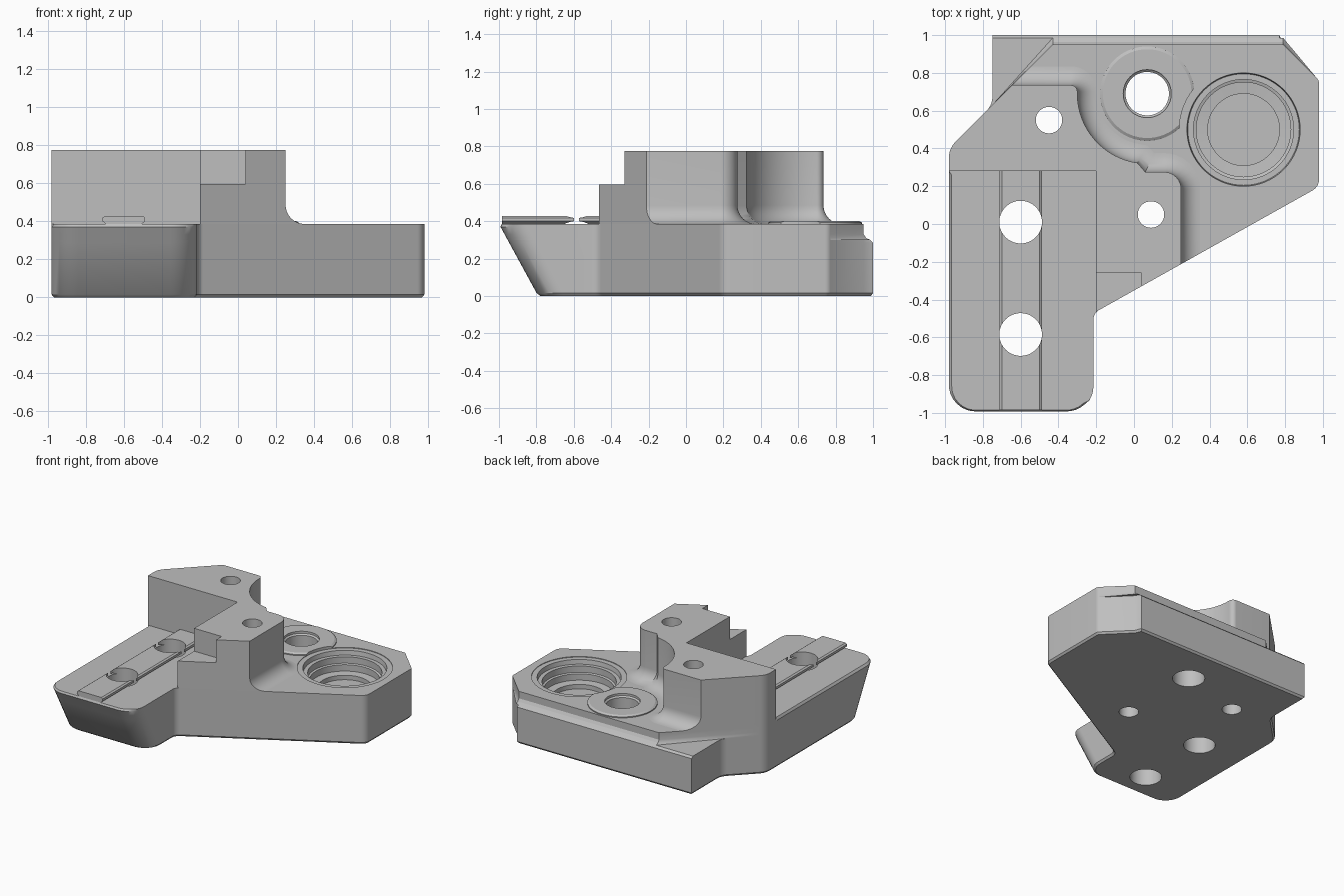
import bpy, bmesh, math
from mathutils import Vector

cube = bpy.data.objects.get("Cube")
if cube:
    bpy.data.objects.remove(cube)

GREY = (0.52, 0.52, 0.52, 1)
metal = bpy.data.materials.new("plain grey metal")
metal.use_nodes = True
metal.diffuse_color = GREY
metal.node_tree.nodes["Principled BSDF"].inputs["Base Color"].default_value = GREY

DECK, TOP = 0.385, 0.775


def loft(name, rings):
    """Closed solid through rings of equal point count."""
    bm = bmesh.new()
    loops = [[bm.verts.new(p) for p in ring] for ring in rings]
    n = len(loops[0])
    bm.faces.new(loops[0])
    bm.faces.new(loops[-1])
    for a, b in zip(loops, loops[1:]):
        for i in range(n):
            j = (i + 1) % n
            bm.faces.new((a[i], a[j], b[j], b[i]))
    bmesh.ops.recalc_face_normals(bm, faces=bm.faces)
    mesh = bpy.data.meshes.new(name)
    bm.to_mesh(mesh)
    bm.free()
    mesh.materials.append(metal)
    obj = bpy.data.objects.new(name, mesh)
    bpy.context.collection.objects.link(obj)
    return obj


def lathe(name, x, y, profile, n=64):
    turns = [math.tau * i / n for i in range(n)]
    return loft(name, [[(x + r * math.cos(t), y + r * math.sin(t), z) for t in turns]
                       for r, z in profile])


def rounded(corners, n=8):
    """Outline from (x, y, radius) corners."""
    pts = []
    for i, (x, y, r) in enumerate(corners):
        p = Vector((x, y))
        if r == 0:
            pts.append(p)
            continue
        a = (Vector(corners[i - 1][:2]) - p).normalized()
        b = (Vector(corners[(i + 1) % len(corners)][:2]) - p).normalized()
        half = a.angle(b) / 2
        c = p + (a + b).normalized() * r / math.sin(half)
        t = r / math.tan(half)
        for k in range(n + 1):
            pts.append(c + ((p + a * t).lerp(p + b * t, k / n) - c).normalized() * r)
    return pts


def miters(pts):
    """Outward offset vector at every outline point."""
    out = []
    for i, p in enumerate(pts):
        e, f = (p - pts[i - 1]).normalized(), (pts[(i + 1) % len(pts)] - p).normalized()
        u, v = Vector((e.y, -e.x)), Vector((f.y, -f.x))
        out.append((u + v) / (1 + u.dot(v)))
    return out


def stack(name, pts, levels):
    """Loft an outline upwards; each level is (z, move(point, miter))."""
    ms = miters(pts)
    return loft(name, [[(*(p + move(p, m)), z) for p, m in zip(pts, ms)] for z, move in levels])


def lean(z):
    # Sloping nose of the front arm
    return lambda p: Vector((0, 0.21 * (1 - z / DECK) if p.y < -0.7 else 0))


def inset(z, d, where=lambda p: True):
    return z, lambda p, m: lean(z)(p) + (m * -d if where(p) else Vector((0, 0)))


def push_back(z, d, limit):
    return z, lambda p, m: lean(z)(p) + Vector((0, d if p.y > limit else 0))


# Shared front and right side of the outlines
front = [(-0.98, -1, 0.14), (-0.215, -1, 0.14), (-0.215, -0.472, 0.06),
         (0.98, 0.197, 0.07), (0.98, 0.76, 0.04)]
left = [(-0.98, 0.4, 0.12), (-0.98, 0.28, 0), (-0.98, 0.26, 0)]

# Base with rear lip
base_plate = stack("base_plate", rounded(front + [
    (0.79, 0.95, 0), (0.77, 1, 0), (-0.75, 1, 0), (-0.75, 0.63, 0.1)] + left),
    [inset(0, 0.012), inset(0.015, 0), inset(0.285, 0), push_back(0.3, -0.015, 0.97)])

# Deck above the lip, with a small cove at the back and a chamfered arm edge
arm_edge = lambda p: p.y < 0.27 and p.x < -0.25
deck = stack("deck", rounded(front + [
    (0.79, 0.95, 0), (-0.43, 0.95, 0), (-0.75, 0.63, 0)] + left),
    [push_back(0.3, 0.035, 0.9), push_back(0.31, 0.013, 0.9), push_back(0.33, 0, 0.9),
     inset(0.37, 0), inset(DECK, 0.015, arm_edge)])

# Raised block with a hollow around the boss and a cove at its foot
hollow = []
for k in range(17):
    t = math.radians(262 - 82 * k / 16)
    hollow.append((0.07 + 0.37 * math.cos(t), 0.69 + 0.37 * math.sin(t), 0))
block_outline = rounded([(-0.98, 0.28, 0), (-0.2, 0.28, 0), (-0.2, -0.464, 0),
                         (0.25, -0.212, 0), (0.25, 0.275, 0.09), (0.06, 0.275, 0)]
                        + hollow + [(-0.3, 0.735, 0.035), (-0.645, 0.735, 0), (-0.98, 0.4, 0.12)])


def cove(z, d):
    def move(p, m):
        if p.x < -0.66 or (p.x < 0 and p.y < 0.3):
            return Vector((0, 0))
        if p.y < -0.2:
            return Vector((d, 0.56 * d))
        if p.x < -0.6:
            return Vector((d, d))
        return m * d
    return z, move


R = 0.1
levels = []
for k in range(9):
    a = math.pi / 2 * k / 8
    levels.append(cove(DECK + R * (1 - math.cos(a)), R * (1 - math.sin(a))))
raised_block = stack("raised_block", block_outline, levels + [cove(TOP, 0)])

# Rail along the arm
section = [(0.075, 0.37), (0.112, 0.4), (0.112, 0.418), (0.1, 0.427)]
section += [(-x, z) for x, z in reversed(section)]
rail = loft("rail", [[(-0.6 + x, y, z) for x, z in section] for y in (-0.985, 0.28)])

# Low boss behind the block
boss = lathe("boss", 0.07, 0.69, [(0.25, DECK), (0.25, 0.393), (0.235, 0.402)])

# Cutters: holes, stepped pocket and block notch
cuts = []
for x, y, r, parts in ((-0.6, 0.01, 0.113, (base_plate, deck, rail)),
                       (-0.6, -0.585, 0.113, (base_plate, deck, rail)),
                       (-0.45, 0.55, 0.07, (base_plate, deck, raised_block)),
                       (0.09, 0.05, 0.07, (base_plate, deck, raised_block))):
    cuts.append((lathe("hole_cutter", x, y, [(r, -0.1), (r, 1)]), parts))
cuts.append((lathe("boss_hole_cutter", 0.07, 0.69,
                   [(0.115, -0.1), (0.115, 0.375), (0.127, 0.385), (0.127, 1)]),
             (base_plate, deck, boss)))
cuts.append((lathe("pocket_cutter", 0.58, 0.5,
                   [(0.19, 0.2), (0.19, 0.235), (0.25, 0.24), (0.25, 0.29), (0.265, 0.295),
                    (0.265, 0.345), (0.295, 0.345), (0.3, 0.38), (0.34, 0.38), (0.34, 0.6)]),
             (base_plate, deck, boss)))
notch = [(-0.3, -0.6), (0.04, -0.6), (0.04, -0.26), (-0.3, -0.26)]
cuts.append((loft("notch_cutter", [[(x, y, z) for x, y in notch] for z in (0.595, 1)]),
             (raised_block,)))

for cutter, parts in cuts:
    cutter.hide_render = True
    for part in parts:
        mod = part.modifiers.new("cut", 'BOOLEAN')
        mod.operation = 'DIFFERENCE'
        mod.solver = 'EXACT'
        mod.object = cutter

# Apply the cuts, drop the cutters, shade
solids = (base_plate, deck, raised_block, rail, boss)
graph = bpy.context.evaluated_depsgraph_get()
graph.update()
results = [bpy.data.meshes.new_from_object(o.evaluated_get(graph)) for o in solids]
for obj, mesh in zip(solids, results):
    obj.modifiers.clear()
    obj.data = mesh
for cutter, _ in cuts:
    bpy.data.objects.remove(cutter)
bpy.ops.object.select_all(action='DESELECT')
for obj in solids:
    obj.select_set(True)
bpy.context.view_layer.objects.active = base_plate
bpy.ops.object.shade_smooth_by_angle(angle=math.radians(30))
